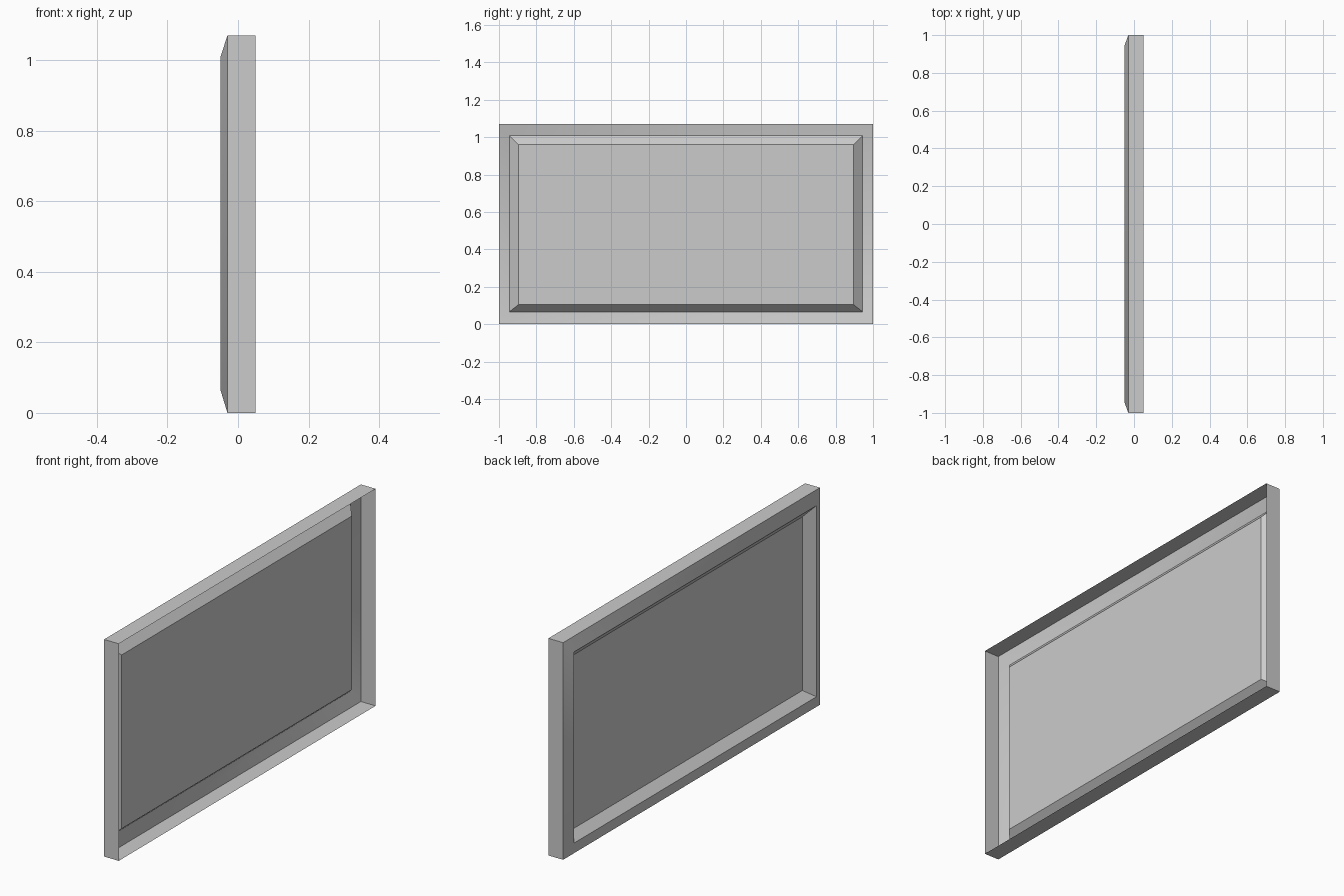
import bpy
import bmesh
from math import radians

cube = bpy.data.objects.get("Cube")
if cube:
    bpy.data.objects.remove(cube, do_unlink=True)

# One plain grey finish
grey = bpy.data.materials.new("plain_grey")
grey.use_nodes = True
colour = (0.6, 0.6, 0.6, 1)
grey.diffuse_color = colour
grey.node_tree.nodes["Principled BSDF"].inputs["Base Color"].default_value = colour

# Nested rectangles: x, half width, bottom, top
rings = [
    (0.05, 1.0, 0.0, 1.07),       # open rim
    (-0.03, 1.0, 0.0, 1.07),      # end of side walls
    (-0.05, 0.945, 0.066, 1.008), # raised ridge
    (-0.007, 0.896, 0.104, 0.96), # recessed panel edge
]


def add_ring(bm, x, half, low, high):
    corners = [(-half, low), (half, low), (half, high), (-half, high)]
    return [bm.verts.new((x, y, z)) for y, z in corners]


# Open-sided shell: walls, sloping border, inner bevel
bm = bmesh.new()
loops = [add_ring(bm, *ring) for ring in rings]
for outer, inner in zip(loops, loops[1:]):
    for i in range(4):
        j = (i + 1) % 4
        bm.faces.new((outer[i], outer[j], inner[j], inner[i]))

# Flat centre panel
panel = bm.faces.new(loops[-1])
bmesh.ops.recalc_face_normals(bm, faces=bm.faces)
bm.normal_update()
if panel.normal.x > 0:
    bmesh.ops.reverse_faces(bm, faces=bm.faces)

mesh = bpy.data.meshes.new("framed_panel")
bm.to_mesh(mesh)
bm.free()
mesh.materials.append(grey)
obj = bpy.data.objects.new("framed_panel", mesh)
bpy.context.collection.objects.link(obj)

# Soft border mitres, sharp folds elsewhere
bpy.ops.object.select_all(action="DESELECT")
obj.select_set(True)
bpy.context.view_layer.objects.active = obj
bpy.ops.object.shade_smooth_by_angle(angle=radians(30))
